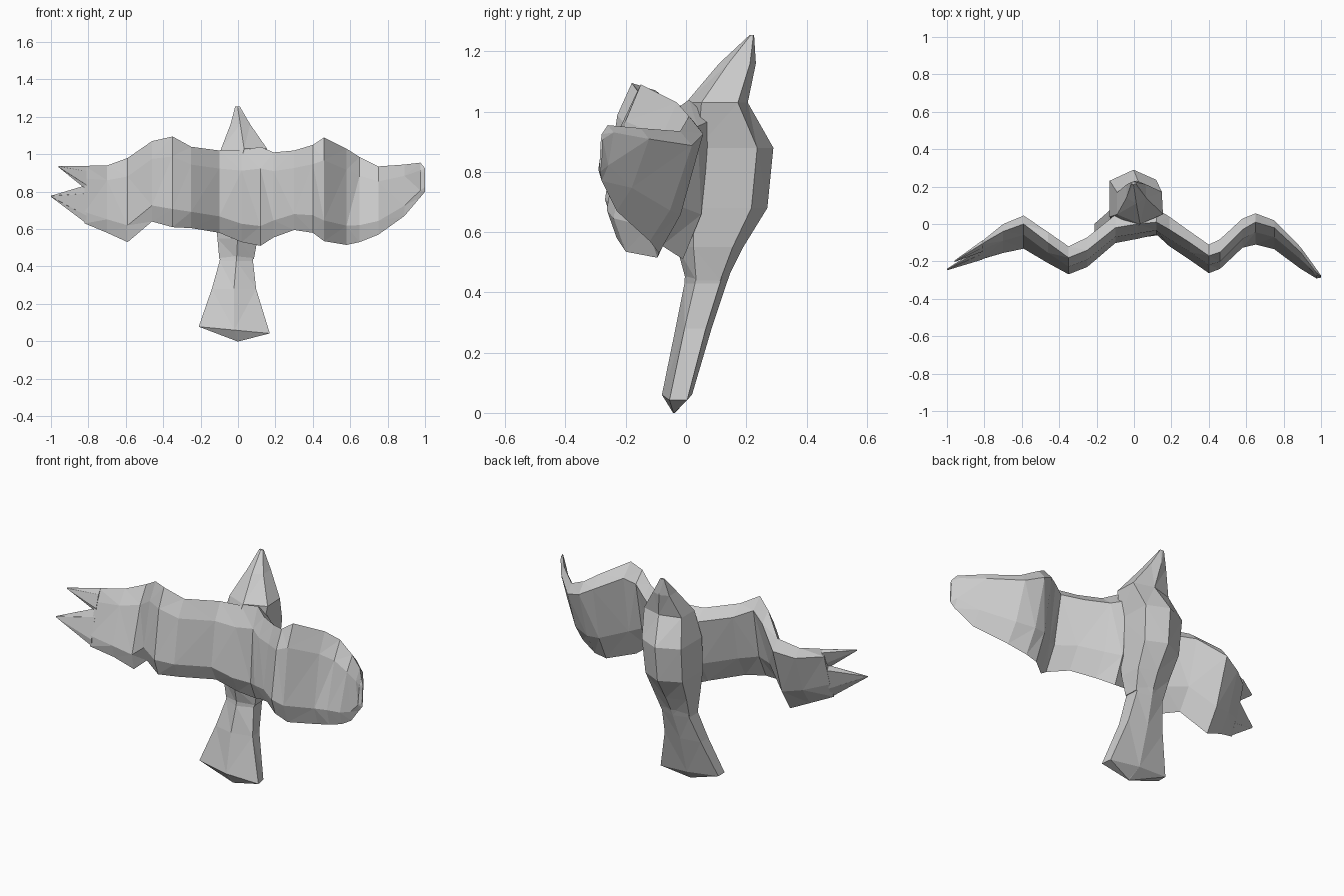
import bpy, bmesh


def loft(name, rings):
    """Skin a closed faceted shape over a list of equal-sized point rings."""
    bm = bmesh.new()
    loops = [[bm.verts.new(p) for p in ring] for ring in rings]
    for a, b in zip(loops, loops[1:]):
        for i in range(len(a)):
            j = (i + 1) % len(a)
            bm.faces.new((a[i], a[j], b[j], b[i]))
    bm.faces.new(loops[0])
    bm.faces.new(loops[-1])
    bmesh.ops.remove_doubles(bm, verts=bm.verts, dist=0.001)
    bmesh.ops.triangulate(bm, faces=bm.faces)
    bmesh.ops.recalc_face_normals(bm, faces=bm.faces)
    mesh = bpy.data.meshes.new(name)
    bm.to_mesh(mesh)
    bm.free()
    obj = bpy.data.objects.new(name, mesh)
    bpy.context.collection.objects.link(obj)
    return obj


def wing_ring(x, yt, zt, yb, zb, th):
    """Leaning six-sided section, with its crown sloping down to the back."""
    def at(t, off):
        return (x, yt + (yb - yt) * t + off, zt + (zb - zt) * t)
    h = th / 2
    return [at(0, 0), at(0.13, 1.5 * h), at(0.72, 1.1 * h), at(1, 0),
            at(0.8, -h), at(0.22, -0.8 * h)]


def body_ring(z, x0, x1, yf, yb, tilt=0):
    """Boxy six-sided section with a ridge down the front and the back."""
    cx, hx, cy, hy = (x0 + x1) / 2, (x1 - x0) / 2, (yf + yb) / 2, (yb - yf) / 2
    shape = [(0, 1), (0.95, 0.68), (1, -0.5), (0, -1), (-1, -0.5), (-1, 0.65)]
    return [(cx + u * hx, cy + v * hy, z + u * tilt) for u, v in shape]


# Body with the raised pointed head: z, left, right, front, back
body = [
    (1.255, -0.015, 0.01, 0.212, 0.226),
    (1.16, -0.04, 0.065, 0.11, 0.232),
    (1.03, -0.09, 0.155, 0.0, 0.205),
    (0.88, -0.13, 0.125, -0.045, 0.29),
    (0.68, -0.125, 0.115, -0.06, 0.27),
    (0.55, -0.11, 0.105, -0.03, 0.19),
    (0.44, -0.10, 0.085, 0.0, 0.135),
]
loft("body", [body_ring(*s) for s in body])

# Flared tail the figure stands on
tail = [
    (0.53, -0.09, 0.09, 0.0, 0.17),
    (0.43, -0.098, 0.08, -0.005, 0.135),
    (0.28, -0.14, 0.097, -0.035, 0.085),
    (0.06, -0.21, 0.17, -0.08, 0.02, -0.018),
    (0.0, -0.005, 0.005, -0.043, -0.037),
]
loft("tail", [body_ring(*s) for s in tail])

# One continuous span, left to right: x, top y, top z, bottom y, bottom z, thickness
wings = [
    (-0.82, -0.11, 0.938, -0.19, 0.63, 0.03),
    (-0.70, -0.04, 0.94, -0.14, 0.58, 0.07),
    (-0.59, 0.0, 0.98, -0.115, 0.53, 0.08),
    (-0.46, -0.10, 1.07, -0.18, 0.64, 0.09),
    (-0.35, -0.18, 1.095, -0.235, 0.61, 0.09),
    (-0.25, -0.14, 1.04, -0.19, 0.605, 0.10),
    (-0.10, -0.02, 1.02, -0.06, 0.58, 0.10),
    (0.02, 0.0, 1.02, -0.03, 0.53, 0.11),
    (0.12, 0.01, 1.04, -0.01, 0.51, 0.10),
    (0.19, -0.03, 1.01, -0.08, 0.555, 0.10),
    (0.30, -0.10, 1.02, -0.16, 0.595, 0.09),
    (0.40, -0.17, 1.05, -0.23, 0.58, 0.09),
    (0.46, -0.15, 1.09, -0.20, 0.535, 0.10),
    (0.58, -0.03, 1.03, -0.095, 0.515, 0.09),
    (0.65, 0.01, 0.985, -0.09, 0.53, 0.08),
    (0.75, -0.02, 0.935, -0.12, 0.57, 0.07),
    (0.89, -0.15, 0.945, -0.23, 0.67, 0.05),
    (0.975, -0.26, 0.955, -0.28, 0.77, 0.03),
    (1.0, -0.28, 0.925, -0.285, 0.80, 0.006),
]
loft("wings", [wing_ring(*s) for s in wings])

# Two split feather points at the left wing tip
upper_feather = [
    (-0.81, -0.105, 0.938, -0.14, 0.81, 0.03),
    (-0.96, -0.20, 0.937, -0.20, 0.931, 0.006),
]
lower_feather = [
    (-0.81, -0.135, 0.835, -0.185, 0.63, 0.03),
    (-1.0, -0.243, 0.778, -0.245, 0.772, 0.006),
]
loft("upper_feather", [wing_ring(*s) for s in upper_feather])
loft("lower_feather", [wing_ring(*s) for s in lower_feather])
